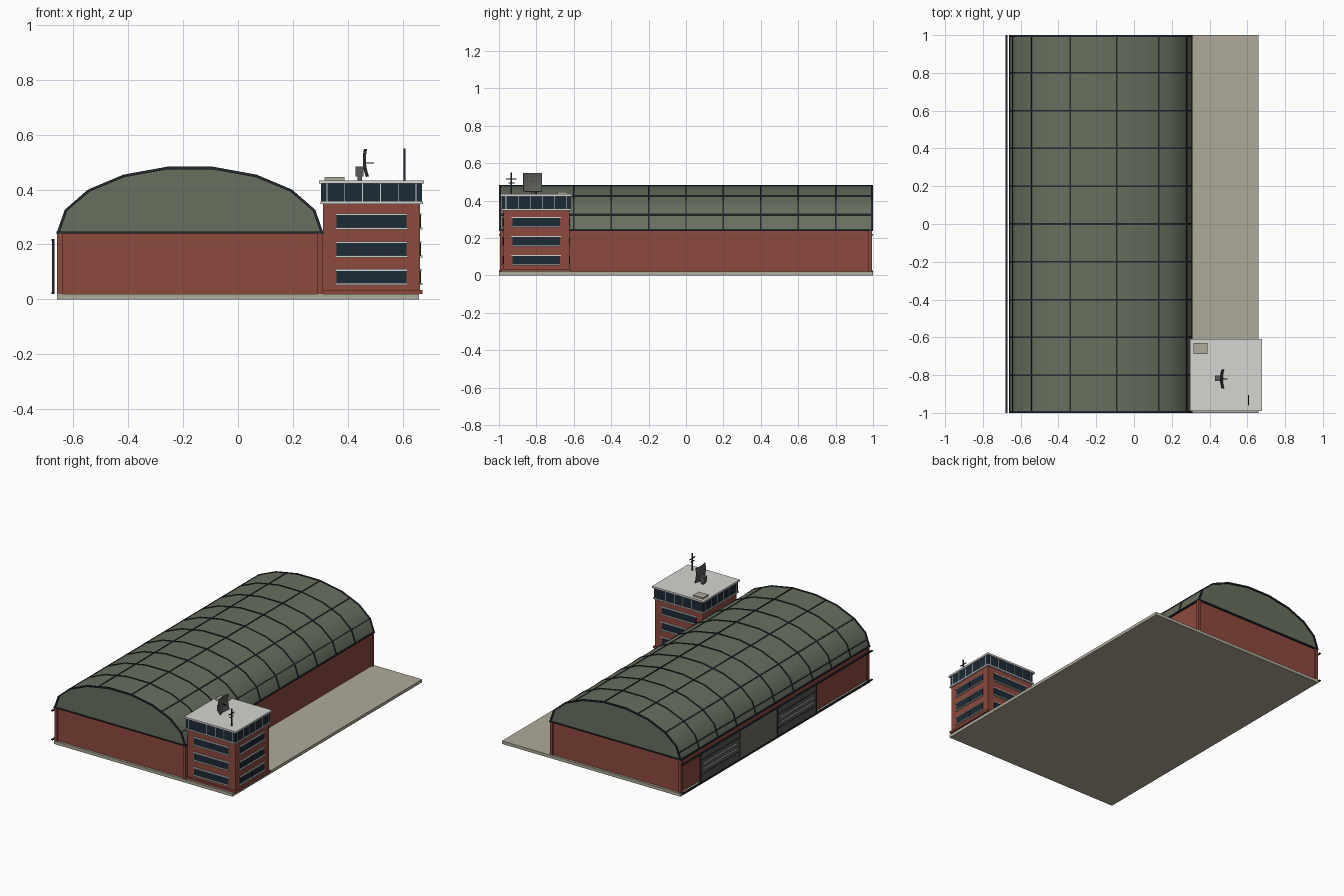
import bpy, bmesh, math
from mathutils import Matrix, Vector

if "Cube" in bpy.data.objects:
    bpy.data.objects.remove(bpy.data.objects["Cube"])


def mat(name, r, g, b):
    m = bpy.data.materials.new(name)
    m.diffuse_color = (r, g, b, 1)
    m.use_nodes = True
    m.node_tree.nodes["Principled BSDF"].inputs["Base Color"].default_value = m.diffuse_color
    return m


RED = mat("brick red", 0.27, 0.068, 0.047)
GREEN = mat("roof green", 0.135, 0.16, 0.112)
DARK = mat("dark trim", 0.018, 0.021, 0.027)
GLASS = mat("window glass", 0.012, 0.024, 0.037)
WHITE = mat("pale concrete", 0.66, 0.67, 0.64)
BEIGE = mat("beige concrete", 0.43, 0.40, 0.32)
STEEL = mat("dark steel", 0.10, 0.105, 0.095)
DOOR = mat("door grey green", 0.085, 0.10, 0.08)


def finish(name, bm, m):
    bmesh.ops.recalc_face_normals(bm, faces=bm.faces)
    me = bpy.data.meshes.new(name)
    bm.to_mesh(me)
    bm.free()
    me.materials.append(m)
    ob = bpy.data.objects.new(name, me)
    bpy.context.collection.objects.link(ob)
    return ob


def add_box(bm, x0, x1, y0, y1, z0, z1, rot=None):
    c = Vector(((x0 + x1) / 2, (y0 + y1) / 2, (z0 + z1) / 2))
    M = Matrix.Translation(c) @ (rot or Matrix()) @ Matrix.Diagonal((x1 - x0, y1 - y0, z1 - z0, 1))
    bmesh.ops.create_cube(bm, size=1, matrix=M)


def boxes(name, m, *dims):
    bm = bmesh.new()
    for d in dims:
        add_box(bm, *d)
    return finish(name, bm, m)


def extrude_y(name, m, profile, y0, y1):
    bm = bmesh.new()
    f = bm.faces.new([bm.verts.new((x, y0, z)) for x, z in profile])
    r = bmesh.ops.extrude_face_region(bm, geom=[f])
    bmesh.ops.translate(bm, verts=[v for v in r["geom"] if isinstance(v, bmesh.types.BMVert)],
                        vec=(0, y1 - y0, 0))
    return finish(name, bm, m)


# Elliptical roof section: nine segments of 20 degrees
CX, RX, ZE, RZ = -0.175, 0.482, 0.243, 0.240


def arc(off=0.0):
    return [(CX + (RX + off) * math.cos(math.radians(a)),
             ZE + (RZ + off) * math.sin(math.radians(a))) for a in range(0, 181, 20)]


# Ground slab
boxes("ground_slab", BEIGE, (-0.66, 0.66, -1, 1, 0, 0.02))

# Hall walls with corner pilasters
boxes("hall_walls", RED, (-0.65, 0.30, -0.985, 0.985, 0.02, 0.243))
boxes("corner_pilasters", RED, *[(x, x + 0.02, y, y + 0.02, 0.02, 0.243)
                                 for x in (-0.66, 0.29) for y in (-0.995, 0.975)])

# Barrel roof with gables
roof = extrude_y("barrel_roof", GREEN, arc(), -0.993, 0.993)
bpy.context.view_layer.objects.active = roof
roof.select_set(True)
bpy.ops.object.shade_smooth_by_angle(angle=math.radians(35))
roof.select_set(False)

# Roof ribs every 0.2, with heavier arches at the ends
for i in range(11):
    y = -1 + 0.2 * i
    end = i in (0, 10)
    y0, y1 = max(y - 0.004, -1), min(y + 0.004, 1)
    if end:
        y0, y1 = (-1, -0.99) if i == 0 else (0.99, 1)
    extrude_y("roof_rib", DARK, arc(0.004) + arc(-0.006)[::-1], y0, y1)

# Long roof seams, on corners or halfway along a segment
pts = arc()
bm = bmesh.new()
for a in range(20, 171, 30):
    i, half = divmod(a, 20)
    x, z = pts[i]
    if half:
        x, z = (x + pts[i + 1][0]) / 2, (z + pts[i + 1][1]) / 2
    tilt = math.atan2((x - CX) / RX ** 2, (z - ZE) / RZ ** 2)
    add_box(bm, x - 0.004, x + 0.004, -0.995, 0.995, z - 0.003, z + 0.003,
            Matrix.Rotation(tilt, 4, 'Y'))
finish("roof_seams", bm, DARK)

# Eave and gable trim
boxes("eave_trim", DARK,
      (-0.662, -0.650, -1, 1, 0.238, 0.247), (0.299, 0.311, -1, 1, 0.238, 0.247),
      (-0.66, 0.31, -0.999, -0.985, 0.240, 0.247), (-0.66, 0.31, 0.985, 0.999, 0.240, 0.247))

# Sliding doors on the left side, between two rails
boxes("door_rails", DARK, (-0.68, -0.669, -1, 1, 0.213, 0.22), (-0.68, -0.669, -1, 1, 0.02, 0.027))
boxes("plain_door", GREEN, (-0.677, -0.671, 0.0, 0.40, 0.027, 0.213))
for y0, y1 in ((0.40, 0.81), (-0.41, 0.0)):
    boxes("slatted_door", DOOR, (-0.677, -0.671, y0, y1, 0.027, 0.213))
    boxes("door_slats", WHITE, *[(-0.679, -0.676, y0 + 0.03, y1 - 0.03, z, z + 0.006)
                                 for z in (0.105, 0.14)])
    boxes("door_frame", DARK, *[(-0.679, -0.670, y - 0.004, y + 0.004, 0.027, 0.213)
                                for y in (y0, y1)],
          *[(-0.6785, -0.676, y0, y1, z, z + 0.004) for z in (0.075, 0.17)])

# Control tower: plinth, body, glazed top floor, roof slab
TX, TY = 0.487, -0.80


def square(r, z0, z1):
    return (TX - r, TX + r, TY - r, TY + r, z0, z1)


boxes("tower_plinth", RED, square(0.186, 0.02, 0.034))
boxes("tower_body", RED, square(0.177, 0.03, 0.352))
boxes("tower_glass_band", GLASS, square(0.182, 0.352, 0.425))
boxes("tower_band_sill", WHITE, square(0.187, 0.348, 0.356))
boxes("tower_roof", WHITE, square(0.191, 0.422, 0.434))


def on_side(bm, angle, r, u0, u1, z0, z1, t):
    """Plate on one tower side; angle 0 faces the front."""
    n = len(bm.verts)
    add_box(bm, u0, u1, -r - t, -r + 0.002, z0, z1)
    bm.verts.ensure_lookup_table()
    M = Matrix.Translation((TX, TY, 0)) @ Matrix.Rotation(math.radians(angle), 4, 'Z')
    bmesh.ops.transform(bm, matrix=M, verts=bm.verts[n:])


# Window strips with sills and lintels on the open sides, mullions on every side
panes, sills, mullions, bars = (bmesh.new() for _ in range(4))
for ang in (0, 90, 180):
    for z in (0.057, 0.158, 0.260):
        on_side(panes, ang, 0.177, -0.127, 0.127, z, z + 0.05, 0.002)
        on_side(sills, ang, 0.177, -0.133, 0.133, z - 0.005, z + 0.002, 0.009)
        on_side(sills, ang, 0.177, -0.133, 0.133, z + 0.047, z + 0.053, 0.006)
        for u in (-0.065, 0, 0.065):
            on_side(bars, ang, 0.177, u - 0.002, u + 0.002, z, z + 0.05, 0.003)
for ang in (0, 90, 180, 270):
    for i in range(6):
        u = -0.1625 + 0.065 * i
        on_side(mullions, ang, 0.182, u - 0.0015, u + 0.0015, 0.356, 0.422, 0.002)
finish("tower_windows", panes, GLASS)
finish("window_sills", sills, WHITE)
finish("window_bars", bars, DARK)
finish("band_mullions", mullions, WHITE)

# Roof hatch
boxes("roof_hatch", BEIGE, (0.315, 0.388, -0.688, -0.63, 0.434, 0.445))

# Square dish: bent plate on a post, with a feed arm
boxes("dish_post", STEEL, (0.436, 0.452, -0.828, -0.806, 0.434, 0.47),
      (0.429, 0.458, -0.832, -0.802, 0.447, 0.485))
bm = bmesh.new()
bmesh.ops.create_grid(bm, x_segments=4, y_segments=4, size=0.05)
for v in bm.verts:
    v.co.z = 5 * (v.co.x ** 2 + v.co.y ** 2) * 0.6
M = Matrix.Translation((0.459, -0.82, 0.497)) @ Matrix.Rotation(math.radians(86), 4, 'Y')
bmesh.ops.transform(bm, matrix=M, verts=bm.verts)
dish = finish("dish_plate", bm, STEEL)
mod = dish.modifiers.new("thickness", 'SOLIDIFY')
mod.thickness = 0.004
boxes("dish_feed", DARK, (0.455, 0.496, -0.822, -0.818, 0.495, 0.499))

# Antenna mast with cross bars
boxes("antenna", DARK, (0.603, 0.610, -0.937, -0.930, 0.434, 0.549),
      (0.604, 0.609, -0.962, -0.905, 0.513, 0.518),
      (0.604, 0.609, -0.950, -0.917, 0.492, 0.497))
